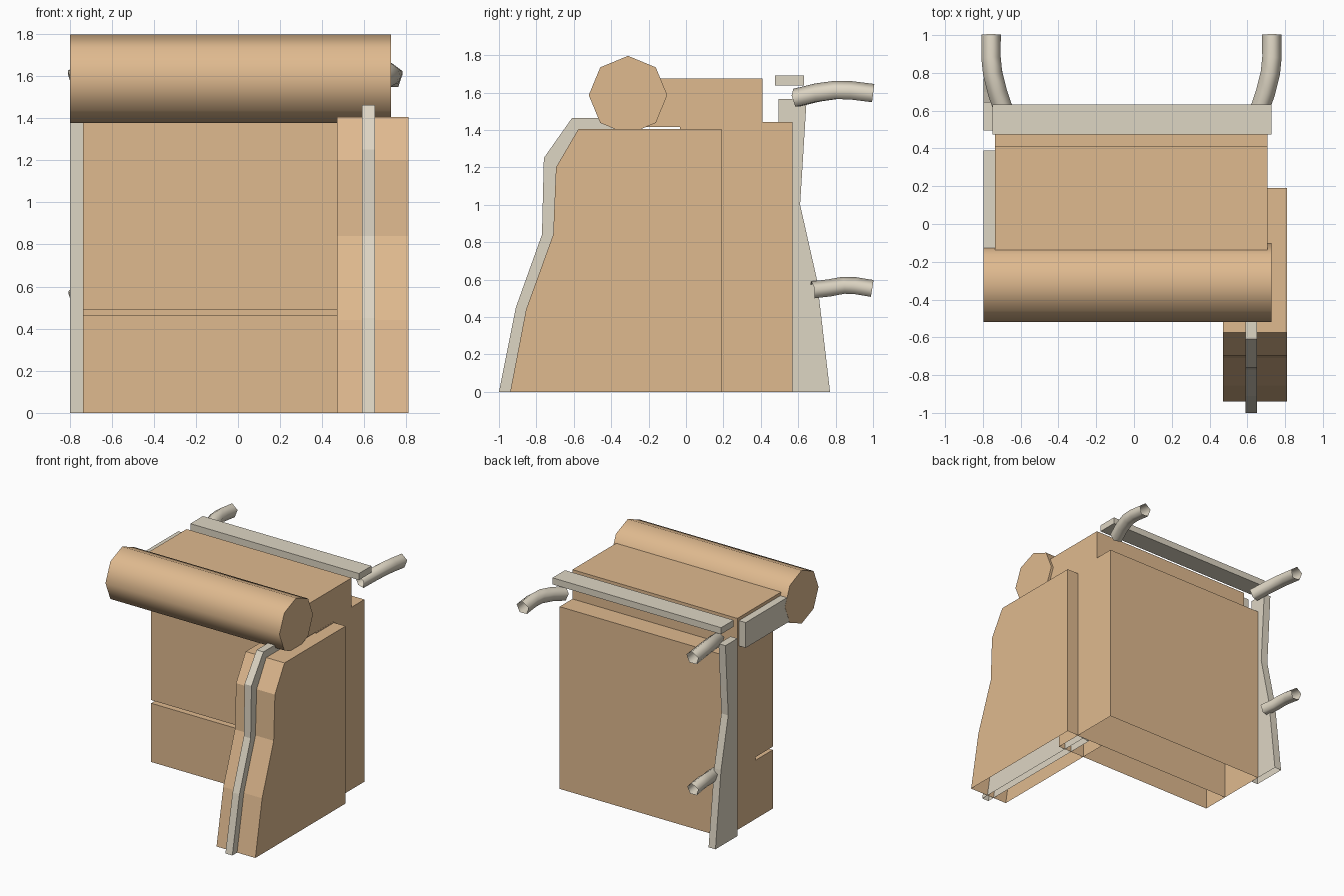
import bpy, bmesh, math
from mathutils import Vector

if "Cube" in bpy.data.objects:
    bpy.data.objects.remove(bpy.data.objects["Cube"])


def material(name, rgb):
    m = bpy.data.materials.new(name)
    m.diffuse_color = (*rgb, 1.0)
    m.use_nodes = True
    m.node_tree.nodes["Principled BSDF"].inputs["Base Color"].default_value = m.diffuse_color
    return m


TAN = material("tan", (0.74, 0.49, 0.275))
GREY = material("warm grey", (0.73, 0.67, 0.55))


def finish(bm, name, mat, smooth=None):
    bmesh.ops.recalc_face_normals(bm, faces=bm.faces[:])
    me = bpy.data.meshes.new(name)
    bm.to_mesh(me)
    bm.free()
    me.materials.append(mat)
    ob = bpy.data.objects.new(name, me)
    bpy.context.collection.objects.link(ob)
    if smooth:
        bpy.ops.object.select_all(action='DESELECT')
        ob.select_set(True)
        bpy.context.view_layer.objects.active = ob
        bpy.ops.object.shade_smooth_by_angle(angle=math.radians(smooth))
    return ob


def slab(name, mat, x0, x1, profile, open_bottom=False, smooth=None):
    """Extrude a (y, z) profile from x0 to x1."""
    bm = bmesh.new()
    face = bm.faces.new([bm.verts.new((x0, y, z)) for y, z in profile])
    ext = bmesh.ops.extrude_face_region(bm, geom=[face], use_keep_orig=True)
    moved = [v for v in ext["geom"] if isinstance(v, bmesh.types.BMVert)]
    bmesh.ops.translate(bm, verts=moved, vec=(x1 - x0, 0, 0))
    bmesh.ops.recalc_face_normals(bm, faces=bm.faces[:])
    if open_bottom:
        low = [f for f in bm.faces if all(v.co.z < 1e-4 for v in f.verts)]
        bmesh.ops.delete(bm, geom=low, context='FACES_ONLY')
    return finish(bm, name, mat, smooth)


def rect(y0, y1, z0, z1):
    return [(y0, z0), (y0, z1), (y1, z1), (y1, z0)]


def tube(name, path, radius=0.054, sides=5):
    """Open-ended tube swept along a path."""
    bm = bmesh.new()
    pts = [Vector(p) for p in path]
    rings = []
    for i, p in enumerate(pts):
        t = (pts[min(i + 1, len(pts) - 1)] - pts[max(i - 1, 0)]).normalized()
        u = t.cross(Vector((0, 0, 1))).normalized()
        w = u.cross(t)
        rings.append([bm.verts.new(p + radius * (u * math.cos(a) + w * math.sin(a)))
                      for a in (2 * math.pi * k / sides + 0.3 for k in range(sides))])
    for a, b in zip(rings, rings[1:]):
        for k in range(sides):
            n = (k + 1) % sides
            bm.faces.new((a[k], a[n], b[n], b[k]))
    return finish(bm, name, GREY, smooth=80)


# Main cabinet: rear box, two front boxes with a slot between, raised top block
LEFT, RIGHT = -0.737, 0.708
slab("cabinet_rear", TAN, LEFT, RIGHT, rect(0.185, 0.57, 0, 1.443), open_bottom=True)
slab("cabinet_front_lower", TAN, LEFT, RIGHT, rect(-0.033, 0.185, 0, 0.465), open_bottom=True)
slab("cabinet_front_upper", TAN, LEFT, RIGHT, rect(-0.033, 0.185, 0.49, 1.415))
slab("cabinet_top_block", TAN, LEFT, RIGHT, rect(-0.3, 0.41, 1.416, 1.675))

# Side wing and the rib that runs over its edge
slab("side_wing", TAN, 0.47, 0.81, [
    (-0.94, 0), (-0.855, 0.44), (-0.71, 0.84), (-0.695, 1.2),
    (-0.575, 1.405), (0.19, 1.405), (0.19, 0)], open_bottom=True)
slab("wing_rib", GREY, 0.59, 0.65, [
    (-1.0, 0), (-0.91, 0.45), (-0.77, 0.84), (-0.76, 1.25), (-0.61, 1.463),
    (-0.3, 1.463), (-0.25, 1.39), (0.175, 1.39), (0.175, 0)], open_bottom=True)

# Octagonal roll across the top front
slab("top_roll", TAN, -0.797, 0.727, [
    (-0.31 + 0.21 * math.sin(k * math.pi / 4), 1.586 + 0.21 * math.cos(k * math.pi / 4))
    for k in range(8)], smooth=50)

# Rear trim post, upper side board and rear bar
slab("rear_trim", GREY, -0.797, LEFT, [
    (0.495, 0), (0.495, 1.565), (0.645, 1.565), (0.61, 1.0), (0.70, 0.6), (0.77, 0)],
    open_bottom=True)
slab("side_board", GREY, -0.796, LEFT, rect(-0.19, 0.39, 1.45, 1.65))
slab("rear_bar", GREY, -0.75, 0.727, rect(0.475, 0.632, 1.638, 1.69))

# Curved pipes at the back
bend = [(0.072, 0.585, -0.025), (0.033, 0.70, 0.003), (0.008, 0.80, 0.017),
        (0.0, 0.88, 0.015), (0.0, 1.0, 0.0)]
tube("upper_pipe_left", [(-0.757 + x, y, 1.592 + z) for x, y, z in bend])
tube("upper_pipe_right", [(0.73 - x, y, 1.592 + z) for x, y, z in bend])
tube("lower_pipe_left", [(-0.757 + 0.6 * x, 0.995 - (1 - y) * 0.77,
                          0.548 + z * (0.3 if z < 0 else 1))
                         for x, y, z in bend], radius=0.05)
